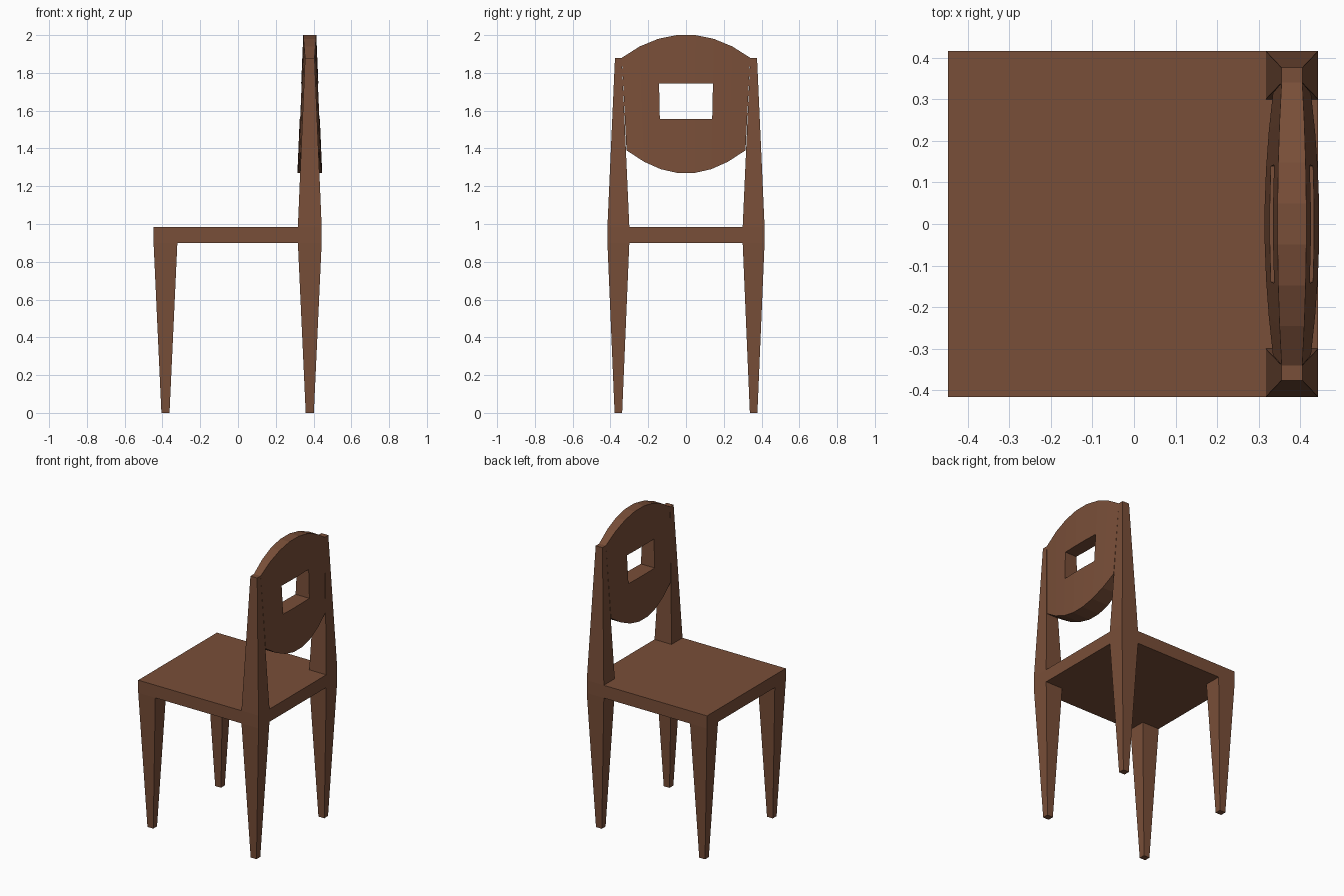
import bpy, bmesh

if "Cube" in bpy.data.objects:
    bpy.data.objects.remove(bpy.data.objects["Cube"])

wood = bpy.data.materials.new("brown wood")
wood.diffuse_color = (0.19, 0.077, 0.04, 1)
wood.use_nodes = True
wood.node_tree.nodes["Principled BSDF"].inputs["Base Color"].default_value = wood.diffuse_color

SEAT_LOW, SEAT_TOP = 0.90, 0.985
POST_X, LEG_X, LEG_Y = 0.38, -0.384, 0.358
HALF_X, HALF_Y = 0.063, 0.058


def finish(name, bm):
    bmesh.ops.recalc_face_normals(bm, faces=bm.faces)
    mesh = bpy.data.meshes.new(name)
    bm.to_mesh(mesh)
    bm.free()
    mesh.materials.append(wood)
    obj = bpy.data.objects.new(name, mesh)
    bpy.context.collection.objects.link(obj)
    return obj


def tapered(name, cx, cy, sections):
    """Square bar through (z, half x, half y) sections, capped at both ends."""
    bm = bmesh.new()
    rings = [[bm.verts.new((cx + sx * hx, cy + sy * hy, z))
              for sx, sy in ((-1, -1), (1, -1), (1, 1), (-1, 1))]
             for z, hx, hy in sections]
    for a, b in zip(rings, rings[1:]):
        for i in range(4):
            j = (i + 1) % 4
            bm.faces.new((a[i], a[j], b[j], b[i]))
    bm.faces.new(rings[0])
    bm.faces.new(rings[-1])
    return finish(name, bm)


# Seat slab
seat_x0, seat_x1 = LEG_X - HALF_X, POST_X + HALF_X
tapered("seat", (seat_x0 + seat_x1) / 2, 0,
        [(SEAT_LOW, (seat_x1 - seat_x0) / 2, LEG_Y + HALF_Y),
         (SEAT_TOP, (seat_x1 - seat_x0) / 2, LEG_Y + HALF_Y)])

# Four tapered legs and two back posts
for side, label in ((-1, "near"), (1, "far")):
    for cx, part in ((LEG_X, "front_leg"), (POST_X, "back_leg")):
        tapered(f"{part}_{label}", cx, side * LEG_Y,
                [(0, 0.0215, 0.02), (SEAT_LOW, HALF_X, HALF_Y)])
    tapered(f"back_post_{label}", POST_X, side * LEG_Y,
            [(SEAT_TOP, HALF_X, HALF_Y), (1.88, 0.025, 0.018)])

# Back panel: bulging, tapering board with arched edges and a window
N = 7
bm = bmesh.new()
verts = {}
for i in range(N + 1):
    u = -1 + 2 * i / N
    arch = 0.1225 * (1 - u * u)
    for j, z in enumerate((1.39 - arch, 1.555, 1.745, 1.88 + arch)):
        half = HALF_X - 0.0425 * (z - SEAT_TOP) + 0.015 * (1 - u * u)
        y = u * (0.244 + 0.051 * z)
        for s in (-1, 1):
            verts[i, j, s] = bm.verts.new((POST_X + s * half, y, z))

cells = {(i, j) for i in range(N) for j in range(3)
         if not (j == 1 and 2 <= i <= 4)}
for i, j in cells:
    corners = [(i, j), (i + 1, j), (i + 1, j + 1), (i, j + 1)]
    for s in (-1, 1):
        bm.faces.new([verts[a, b, s] for a, b in corners])
    # Rim faces wherever the neighbouring cell is missing
    for k, (di, dj) in enumerate(((0, -1), (1, 0), (0, 1), (-1, 0))):
        if (i + di, j + dj) not in cells:
            p, q = corners[k], corners[(k + 1) % 4]
            bm.faces.new((verts[(*p, -1)], verts[(*q, -1)],
                          verts[(*q, 1)], verts[(*p, 1)]))
finish("back_panel", bm)
